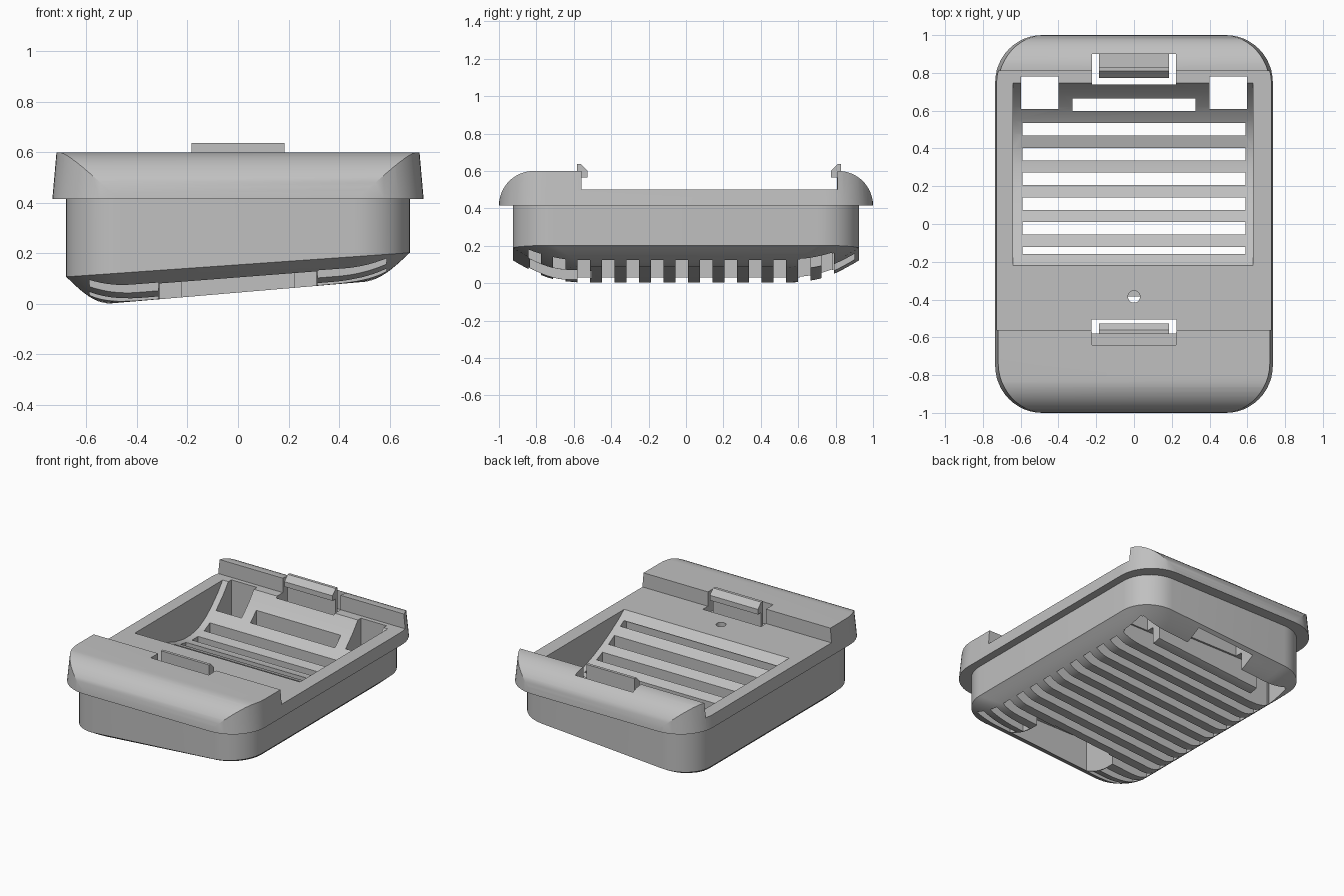
import bpy, bmesh
from math import sin, cos, pi

cube = bpy.data.objects.get("Cube")
if cube:
    bpy.data.objects.remove(cube, do_unlink=True)

grey = bpy.data.materials.new("plain grey")
grey.use_nodes = True
colour = (0.53, 0.53, 0.53, 1)
grey.diffuse_color = colour
grey.node_tree.nodes["Principled BSDF"].inputs["Base Color"].default_value = colour


def loft(name, rings):
    """Closed solid through a stack of matching rings."""
    bm = bmesh.new()
    loops = [[bm.verts.new(p) for p in ring] for ring in rings]
    for a, b in zip(loops, loops[1:]):
        for i in range(len(a)):
            j = (i + 1) % len(a)
            bm.faces.new((a[i], a[j], b[j], b[i]))
    bm.faces.new(loops[0][::-1])
    bm.faces.new(loops[-1])
    bmesh.ops.recalc_face_normals(bm, faces=bm.faces)
    mesh = bpy.data.meshes.new(name)
    bm.to_mesh(mesh)
    bm.free()
    mesh.materials.append(grey)
    obj = bpy.data.objects.new(name, mesh)
    bpy.context.collection.objects.link(obj)
    return obj


def rounded(hx, hy, r, height, n=12):
    """Rounded rectangle; height gives z from x."""
    pts = []
    for k, (sx, sy) in enumerate(((1, 1), (-1, 1), (-1, -1), (1, -1))):
        for i in range(n + 1):
            a = (k + i / n) * pi / 2
            x = sx * (hx - r) + r * cos(a)
            pts.append((x, sy * (hy - r) + r * sin(a), height(x)))
    return pts


def prism(name, profile, x0, x1):
    """Side profile (y, z) extruded along x."""
    return loft(name, [[(x, y, z) for y, z in profile] for x in (x0, x1)])


def box(x0, x1, y0, y1, z0, z1):
    return prism("cutter", [(y0, z0), (y1, z0), (y1, z1), (y0, z1)], x0, x1)


def combine(target, other, operation="DIFFERENCE"):
    other.hide_render = True
    mod = target.modifiers.new("cut", "BOOLEAN")
    mod.operation, mod.object, mod.solver = operation, other, "EXACT"
    bpy.context.view_layer.objects.active = target
    bpy.ops.object.modifier_apply(modifier=mod.name)
    bpy.data.objects.remove(other, do_unlink=True)


# Upper rim: tapered rounded block trimmed by the side profile
tray = loft("vented_tray", [rounded(0.735, 1.0, 0.25, lambda x: 0.415),
                            rounded(0.717, 0.99, 0.25, lambda x: 0.62)])
arc = [i * pi / 24 for i in range(13)]
side = [(-0.815 - 0.185 * cos(a), 0.415 + 0.185 * sin(a)) for a in arc]
side += [(-0.56, 0.6), (-0.56, 0.5), (0.81, 0.5), (0.81, 0.6)]
side += [(0.815 + 0.185 * cos(a), 0.415 + 0.185 * sin(a)) for a in arc[::-1]]
side += [(1.0, 0.3), (-1.0, 0.3)]
combine(tray, prism("trim", side, -1, 1), "INTERSECT")

# Lower body with a tilted, rounded underside
rings = [rounded(0.68, 0.925, 0.22, lambda x: 0.45)]
for i in range(11):
    s = i / 10
    drop = sin(s * pi / 2)
    rings.append(rounded(0.68 - 0.18 * s, 0.925 - 0.3 * s, 0.22 - 0.06 * s,
                         lambda x: 0.155 + 0.07 * x + drop * (0.015 * x - 0.11)))
combine(tray, loft("lower_body", rings), "UNION")

# Curved scoop in the deck
floor = [(-0.22, 0.5), (-0.16, 0.455), (-0.08, 0.405), (0.02, 0.35), (0.12, 0.305),
         (0.22, 0.27), (0.32, 0.252), (0.4, 0.252), (0.48, 0.27), (0.55, 0.305),
         (0.62, 0.36), (0.69, 0.43), (0.75, 0.505)]
combine(tray, prism("scoop", floor + [(0.75, 0.7), (-0.22, 0.7)], -0.64, 0.63))

# Vent slots through the underside; the front two are split by a recess
pitch, half = 0.131, 0.033
for k in range(-7, 5):
    y = 0.108 + pitch * k
    if k == 4:
        spans = [(-0.325, 0.325, 0.46), (-0.59, 0.59, 0.2)]
    elif k <= -6:
        spans = [(-0.587, -0.315, 0.3), (0.315, 0.587, 0.3)]
    else:
        spans = [(-0.59, 0.59, 0.455)]
    for x0, x1, top in spans:
        combine(tray, box(x0, x1, y - half, y + half, -0.1, top))
combine(tray, box(-0.585, 0.585, 0.725, 0.79, -0.1, 0.19))
combine(tray, box(-0.31, 0.31, -0.835, -0.515, -0.1, 0.3))

# Square openings at the back corners
for s in (-1, 1):
    x0, x1 = sorted((s * 0.4, s * 0.597))
    combine(tray, box(x0, x1, 0.61, 0.78, -0.2, 0.7))

# Openings around the two snap hooks
combine(tray, box(-0.222, 0.222, 0.738, 0.9, -0.2, 0.7))
combine(tray, box(-0.224, 0.224, -0.572, -0.505, -0.2, 0.72))
combine(tray, box(-0.223, 0.223, -0.64, -0.55, 0.45, 0.71))

# Small round hole in the deck
combine(tray, loft("pin_hole", [[(0.032 * cos(i * pi / 12), -0.385 + 0.032 * sin(i * pi / 12), z)
                                 for i in range(24)] for z in (0.35, 0.7)]))

# Snap hooks
hook = [(0, 0.3), (0, 0.637), (0.02, 0.637), (0.056, 0.6), (0.056, 0.565),
        (0.022, 0.565), (0.022, 0.3)]
parts = [tray,
         prism("front_hook", [(-0.582 + y, z) for y, z in hook], -0.185, 0.185),
         prism("back_hook", [(0.83 - y, z) for y, z in hook], -0.185, 0.185)]
base = box(-0.185, 0.185, 0.808, 0.905, 0.25, 0.45)
base.name = "back_hook_base"
parts.append(base)

# Smooth the curves, keep the edges crisp
bpy.ops.object.select_all(action="DESELECT")
for obj in parts:
    obj.select_set(True)
bpy.context.view_layer.objects.active = tray
bpy.ops.object.shade_smooth_by_angle(angle=pi / 7)
